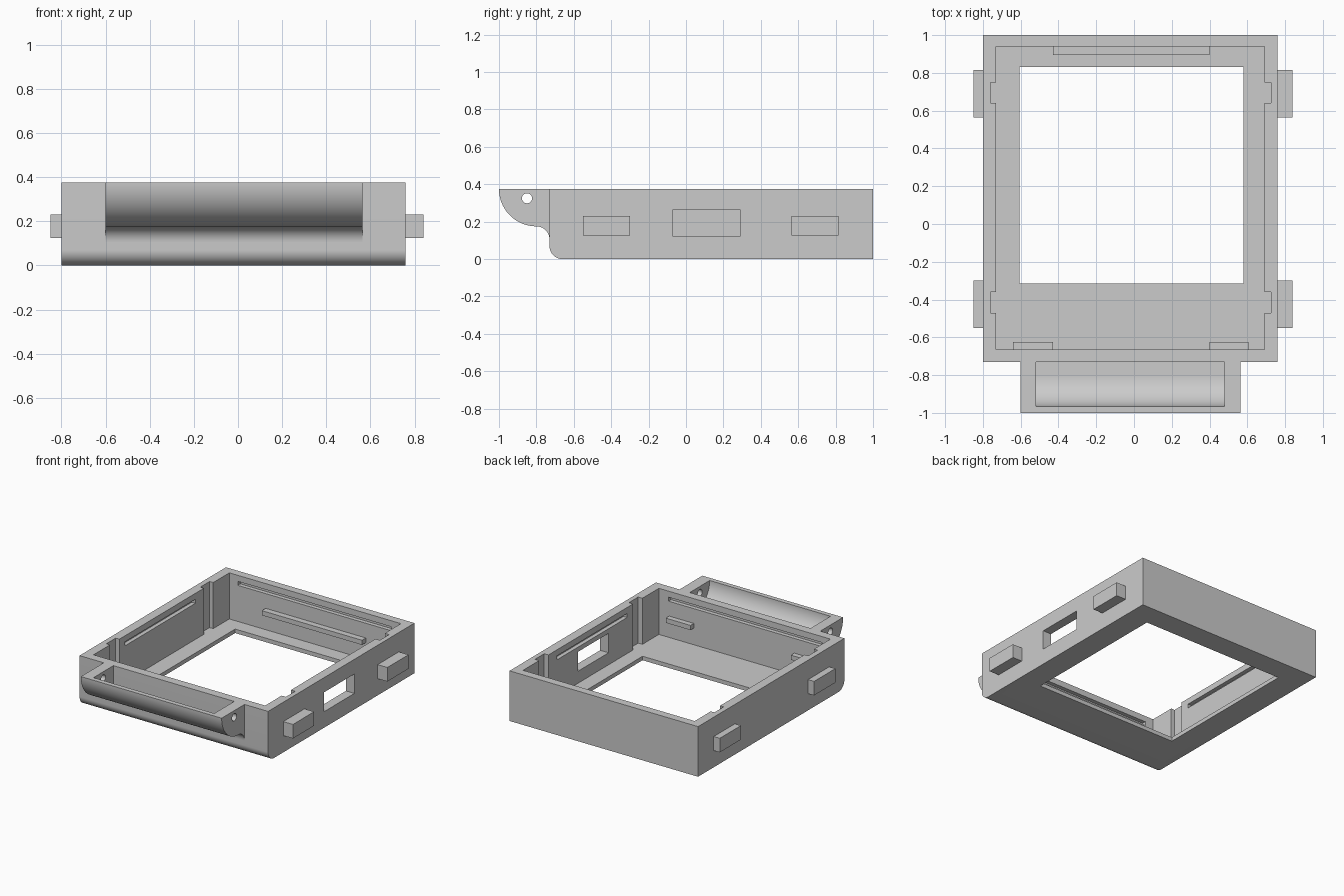
import bpy, bmesh, math

if "Cube" in bpy.data.objects:
    bpy.data.objects.remove(bpy.data.objects["Cube"], do_unlink=True)

grey = bpy.data.materials.new("plain grey")
grey.use_nodes = True
grey.diffuse_color = (0.6, 0.6, 0.6, 1)
grey.node_tree.nodes["Principled BSDF"].inputs["Base Color"].default_value = (0.6, 0.6, 0.6, 1)

TOP, FLOOR = 0.375, 0.03
LEFT, RIGHT = -0.80, 0.76          # outer walls in x
IN_L, IN_R = -0.73, 0.69           # inner walls in x
IN_F, IN_B = -0.665, 0.94          # inner walls in y


def extrude(name, profile, x0, x1):
    """Solid made from a (y, z) profile swept along x."""
    bm = bmesh.new()
    face = bm.faces.new([bm.verts.new((x0, y, z)) for y, z in profile])
    new = bmesh.ops.extrude_face_region(bm, geom=[face])["geom"]
    bmesh.ops.translate(bm, vec=(x1 - x0, 0, 0),
                        verts=[v for v in new if isinstance(v, bmesh.types.BMVert)])
    bmesh.ops.recalc_face_normals(bm, faces=bm.faces)
    mesh = bpy.data.meshes.new(name)
    bm.to_mesh(mesh)
    bm.free()
    mesh.materials.append(grey)
    obj = bpy.data.objects.new(name, mesh)
    bpy.context.collection.objects.link(obj)
    return obj


def box(name, x0, x1, y0, y1, z0, z1):
    return extrude(name, [(y0, z0), (y1, z0), (y1, z1), (y0, z1)], x0, x1)


def arc(cy, cz, r, a0, a1, n=16):
    angles = [math.radians(a0 + (a1 - a0) * i / n) for i in range(n + 1)]
    return [(cy + r * math.cos(a), cz + r * math.sin(a)) for a in angles]


def activate(obj):
    bpy.ops.object.select_all(action="DESELECT")
    obj.select_set(True)
    bpy.context.view_layer.objects.active = obj


def cut(obj, cutter):
    cutter.hide_render = True
    mod = obj.modifiers.new("cut", "BOOLEAN")
    mod.operation, mod.solver, mod.object = "DIFFERENCE", "EXACT", cutter
    activate(obj)
    bpy.ops.object.modifier_apply(modifier=mod.name)
    bpy.data.objects.remove(cutter, do_unlink=True)


def smooth(obj):
    activate(obj)
    bpy.ops.object.shade_smooth_by_angle(angle=math.radians(30))


# Tray body with a rounded lower front edge
body = extrude("tray_body", [(1, 0), (1, TOP), (-0.73, TOP)]
               + arc(-0.66, 0.07, 0.07, 180, 270), LEFT, RIGHT)
cut(body, box("cavity", IN_L, IN_R, IN_F, IN_B, FLOOR, 0.5))
cut(body, box("opening", -0.605, 0.58, -0.315, 0.83, -0.1, 0.2))
cut(body, box("side_window", 0.6, 0.9, -0.07, 0.29, 0.12, 0.265))

# Vertical channels and thin slots in the inner walls
for y in (-0.47, 0.64):
    cut(body, box("channels", IN_L - 0.03, IN_R + 0.035, y, y + 0.11, FLOOR, 0.5))
cut(body, box("side_slots", IN_L - 0.03, IN_R + 0.03, -0.29, 0.54, 0.30, 0.33))
cut(body, box("end_slots", -0.66, 0.61, IN_F - 0.03, IN_B + 0.03, 0.30, 0.33))
smooth(body)

# Ledges on the inner front and back walls
box("back_ledge", -0.43, 0.40, 0.895, IN_B, 0.155, 0.19)
box("front_ledge_right", -0.64, -0.43, IN_F, -0.625, 0.155, 0.19)
box("front_ledge_left", 0.40, 0.605, IN_F, -0.625, 0.155, 0.19)

# Outer side lugs
for place, y in (("front", -0.55), ("back", 0.565)):
    box(place + "_lug_right", LEFT - 0.05, LEFT, y, y + 0.25, 0.125, 0.23)
    box(place + "_lug_left", RIGHT, RIGHT + 0.08, y, y + 0.25, 0.125, 0.23)

# Curved front trough with a hollow and pin holes through its cheeks
trough = extrude("front_trough", [(-0.73, TOP)]
                 + arc(-0.80, TOP, 0.20, 180, 270, 24)
                 + arc(-0.80, 0.105, 0.07, 90, 0), -0.60, 0.565)
cut(trough, extrude("hollow", [(-0.70, 0.5), (-0.965, 0.5)]
                    + arc(-0.80, TOP, 0.165, 180, 270, 24) + [(-0.70, 0.21)], -0.52, 0.48))
cut(trough, extrude("pin_holes", arc(-0.85, 0.325, 0.027, 0, 345, 23), -0.8, 0.8))
smooth(trough)
